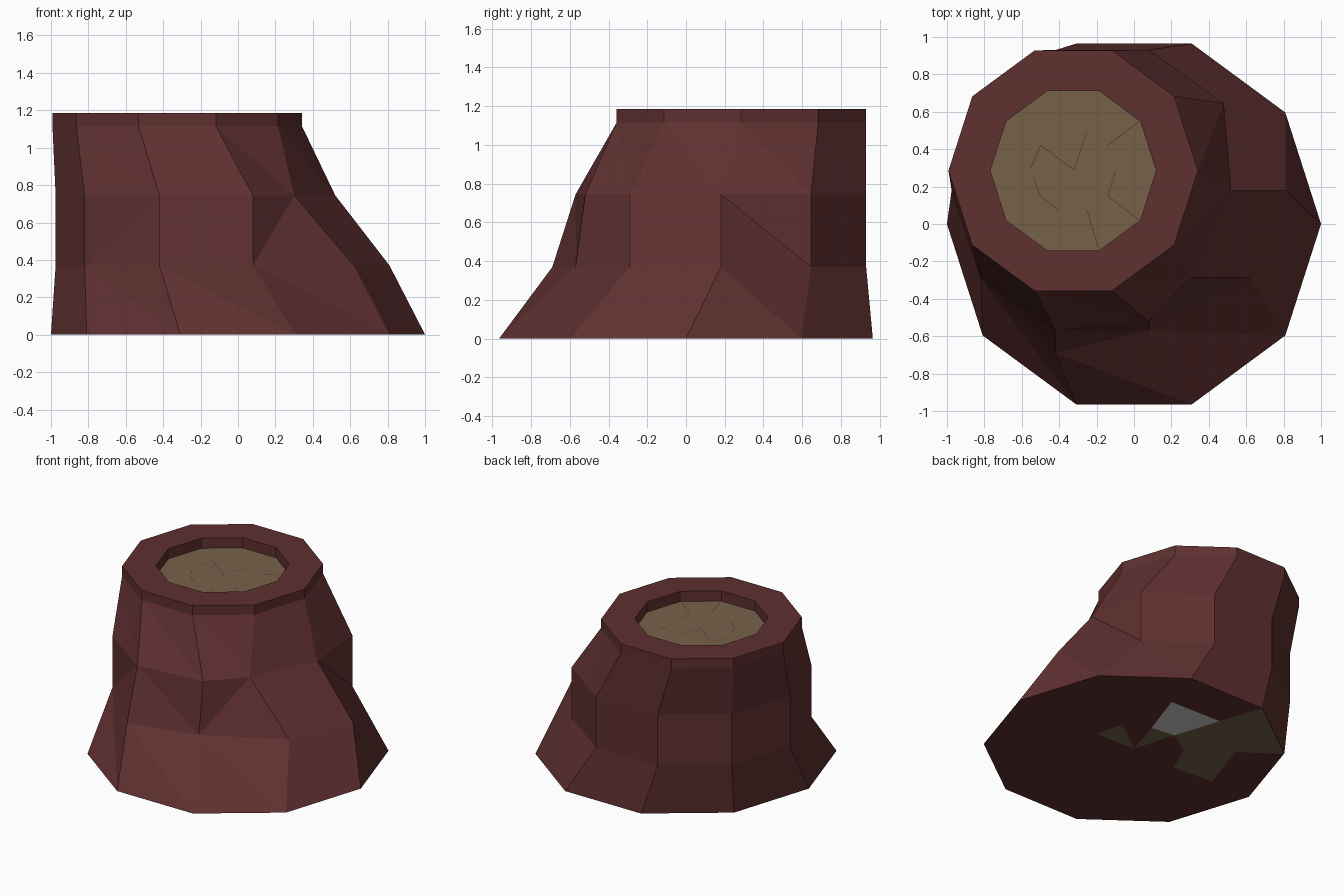
import bpy
from math import cos, sin, pi
from mathutils import Vector

if "Cube" in bpy.data.objects:
    bpy.data.objects.remove(bpy.data.objects["Cube"])

N = 10


def material(name, color):
    m = bpy.data.materials.new(name)
    m.diffuse_color = (*color, 1)
    m.use_nodes = True
    m.node_tree.nodes["Principled BSDF"].inputs["Base Color"].default_value = m.diffuse_color
    return m


BARK = material("bark", (0.115, 0.029, 0.030))
WOOD = material("cut_wood", (0.18, 0.122, 0.066))


def make(name, verts, faces, mat=None):
    me = bpy.data.meshes.new(name)
    me.from_pydata(verts, [], faces)
    me.update()
    ob = bpy.data.objects.new(name, me)
    bpy.context.collection.objects.link(ob)
    if mat:
        me.materials.append(mat)
    return ob


def circle(cx, cy, r, z):
    return [(cx + r * cos(2 * pi * i / N), cy + 1.014 * r * sin(2 * pi * i / N), z)
            for i in range(N)]


# Leaning trunk: stacked rings, knobbly in the two middle ones, then the rim and recess
back = [(-0.42, 0.93), (-0.82, 0.64), (-0.975, 0.18), (-0.82, -0.29)]
upper = [(0.52, 0.18), (0.48, 0.645), (0.08, 0.93), *back,
         (-0.42, -0.57), (0.08, -0.52), (0.30, -0.29)]
lower = [(0.81, 0.18), (0.48, 0.645), (0.08, 0.93), *back,
         (-0.42, -0.69), (0.08, -0.57), (0.62, -0.29)]
TX, TY = -0.325, 0.285
rings = [circle(0, 0, 1, 0.001),
         [(x, y, 0.37) for x, y in lower],
         [(x, y, 0.745) for x, y in upper],
         circle(TX, TY, 0.667, 1.115),
         circle(TX, TY, 0.667, 1.185),
         circle(TX, TY, 0.443, 1.185),
         circle(TX, TY, 0.443, 1.11)]
verts = [v for ring in rings for v in ring]
faces = [tuple(reversed(range(N)))]
flipped = {(1, 6), (1, 8)}
for k in range(len(rings) - 1):
    for i in range(N):
        j = (i + 1) % N
        a, b, c, d = k * N + i, k * N + j, (k + 1) * N + j, (k + 1) * N + i
        if k > 2:
            faces.append((a, b, c, d))
        elif (k, i) in flipped:
            faces += [(a, b, c), (a, c, d)]
        else:
            faces += [(a, b, d), (b, c, d)]
make("stump_trunk", verts, faces, BARK)

# Sawn wood floor of the recess
make("cut_wood_top", circle(TX, TY, 0.443, 1.11), [tuple(range(N))], WOOD)

# Thin cracks in the wood
cracks = [[(-0.55, 0.30), (-0.50, 0.42), (-0.32, 0.29), (-0.25, 0.50)],
          [(0.03, 0.55), (-0.14, 0.42)],
          [(-0.10, 0.28), (-0.14, 0.15), (0.03, 0.02)],
          [(-0.25, 0.07), (-0.19, -0.13)],
          [(-0.54, 0.25), (-0.50, 0.15), (-0.40, 0.07)]]
cv, cf = [], []
for line in cracks:
    for p, q in zip(line, line[1:]):
        p, q = Vector((*p, 1.112)), Vector((*q, 1.112))
        side = (q - p).cross(Vector((0, 0, 1))).normalized() * 0.002
        n = len(cv)
        cv += [p + side, q + side, q - side, p - side]
        cf.append((n, n + 1, n + 2, n + 3))
make("wood_cracks", cv, cf, BARK)


# Exposed patches on the underside
def patch(name, pts, mat=None):
    make(name, [(x, y, 0) for x, y in pts], [tuple(reversed(range(len(pts))))], mat)
    ob = bpy.data.objects[name]
    if ob.data.polygons[0].normal.z > 0:
        ob.data.flip_normals()


patch("underside_wood_small", [(0.32, -0.01), (0.27, 0.20), (0, 0)], WOOD)
patch("underside_wood_middle", [(0, 0), (0.09, 0.29), (-0.09, 0.31)], WOOD)
patch("underside_wood_large", [(-0.09, 0.31), (-0.20, 0.65), (-0.31, 0.96), (-0.81, 0.59),
                               (-0.54, 0.40), (-0.68, 0), (-0.36, -0.02), (-0.27, 0.20)], WOOD)
patch("underside_grey", [(0.09, 0.29), (0.21, 0.64), (-0.20, 0.65), (-0.09, 0.31)])
